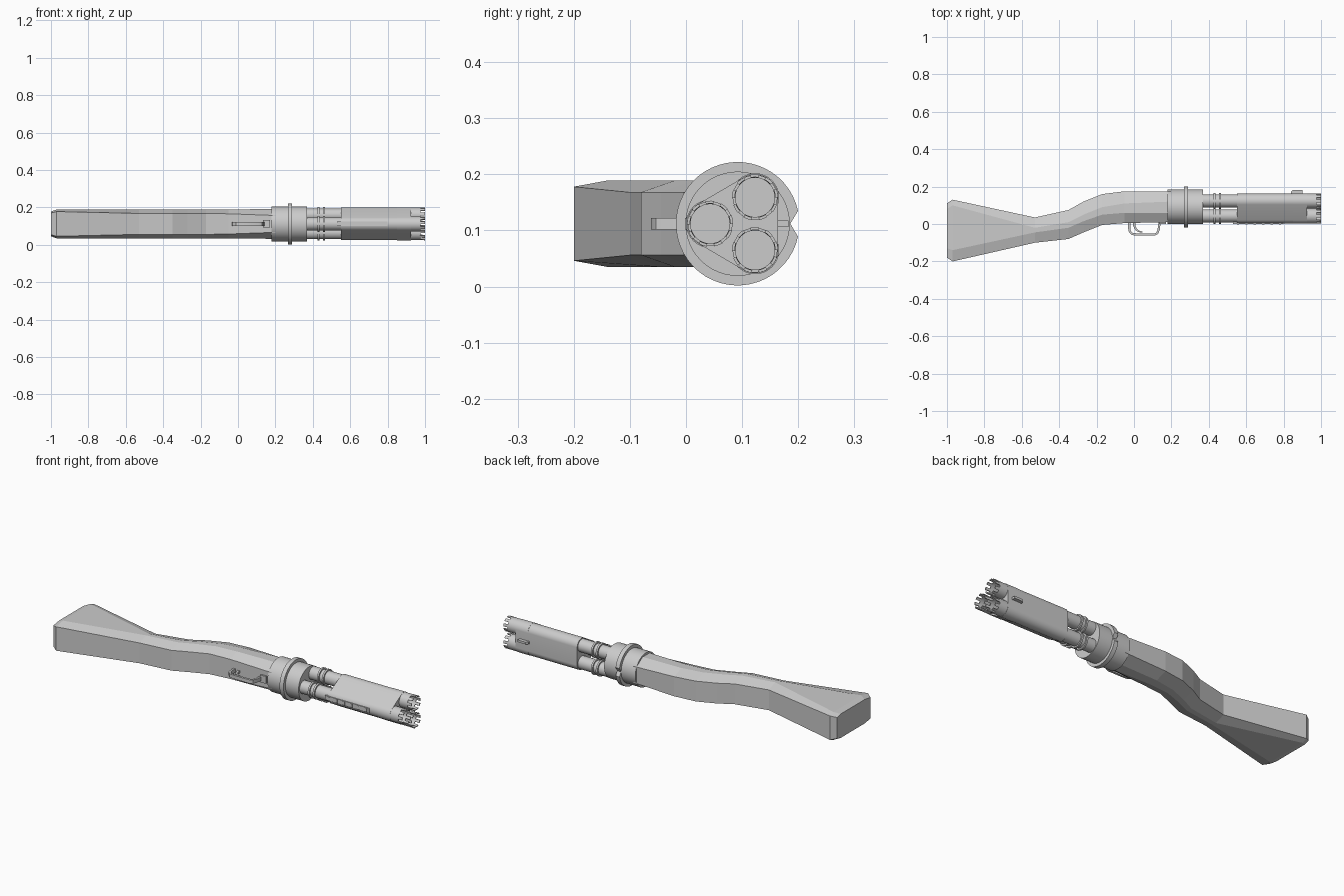
import bpy, bmesh, math

if "Cube" in bpy.data.objects:
    bpy.data.objects.remove(bpy.data.objects["Cube"])

CY, CZ = 0.092, 0.112                                   # bore axis of the collar
BARRELS = [(0.043, 0.112), (0.123, 0.159), (0.123, 0.065)]


def finish(name, bm, smooth=True):
    bmesh.ops.recalc_face_normals(bm, faces=bm.faces)
    me = bpy.data.meshes.new(name)
    bm.to_mesh(me)
    bm.free()
    ob = bpy.data.objects.new(name, me)
    bpy.context.collection.objects.link(ob)
    if smooth:
        bpy.ops.object.select_all(action='DESELECT')
        ob.select_set(True)
        bpy.context.view_layer.objects.active = ob
        bpy.ops.object.shade_smooth_by_angle(angle=math.radians(30))
    return ob


def loft(bm, rings, caps=True, closed=False):
    """Skin a list of equal-length closed rings of 3D points."""
    vs = [[bm.verts.new(p) for p in r] for r in rings]
    pairs = list(zip(vs, vs[1:])) + ([(vs[-1], vs[0])] if closed else [])
    n = len(vs[0])
    for a, b in pairs:
        for i in range(n):
            j = (i + 1) % n
            bm.faces.new((a[i], a[j], b[j], b[i]))
    if caps and not closed:
        bm.faces.new(vs[0])
        bm.faces.new(vs[-1])


def circle(x, r, y=CY, z=CZ, n=32):
    return [(x, y + r * math.cos(2 * math.pi * i / n), z + r * math.sin(2 * math.pi * i / n))
            for i in range(n)]


def hull(x, r, n=72):
    """Rounded triangle wrapped round the three barrels."""
    pts = []
    for i in range(n):
        a = 2 * math.pi * (i + 0.5) / n
        c, s = math.cos(a), math.sin(a)
        y, z = max(BARRELS, key=lambda b: b[0] * c + b[1] * s)
        pts.append((x, y + r * c, z + r * s))
    return pts


def box(bm, x0, x1, y0, y1, z0, z1):
    loft(bm, [[(x, y0, z0), (x, y1, z0), (x, y1, z1), (x, y0, z1)] for x in (x0, x1)])


# stock: x, low y, lower mid y, upper mid y, high y, mid half width, edge half width
STOCK = [
    (-1.00, -0.18, -0.13, 0.08, 0.11, 0.066, 0.058),
    (-0.97, -0.20, -0.14, 0.10, 0.13, 0.077, 0.066),
    (-0.53, -0.10, -0.045, -0.02, 0.035, 0.077, 0.056),
    (-0.35, -0.08, -0.02, 0.01, 0.075, 0.077, 0.056),
    (-0.27, -0.045, 0.015, 0.05, 0.12, 0.077, 0.056),
    (-0.17, -0.005, 0.05, 0.09, 0.16, 0.077, 0.056),
    (-0.05, 0.005, 0.06, 0.11, 0.175, 0.077, 0.054),
    (0.20, 0.010, 0.06, 0.12, 0.175, 0.080, 0.045)]
bm = bmesh.new()
loft(bm, [[(x, a, CZ - e), (x, b, CZ - m), (x, c, CZ - m), (x, d, CZ - e),
           (x, d, CZ + e), (x, c, CZ + m), (x, b, CZ + m), (x, a, CZ + e)]
          for x, a, b, c, d, m, e in STOCK])
finish("stock", bm, False)

# collar joining the stock and barrels
bm = bmesh.new()
loft(bm, [circle(0.18, 0.093, n=48), circle(0.37, 0.093, n=48)])
finish("collar", bm)

# flange with the V-shaped rear sight notch
bm = bmesh.new()
loft(bm, [[(x, 0.186, CZ)] + [(x, CY + 0.11 * math.cos(a), CZ + 0.11 * math.sin(a))
          for a in [0.21 + i * (2 * math.pi - 0.42) / 46 for i in range(47)]]
          for x in (0.266, 0.29)])
finish("sight_flange", bm)

# barrels with their bands and toothed muzzle crowns
for k, (y, z) in enumerate(BARRELS):
    bm = bmesh.new()
    loft(bm, [circle(0.32, 0.035, y, z), circle(0.90, 0.035, y, z)])
    finish(f"barrel_{k + 1}", bm)

    bm = bmesh.new()
    for x in (0.43, 0.46):
        loft(bm, [circle(x - 0.005, 0.043, y, z), circle(x + 0.005, 0.043, y, z)])
    finish(f"barrel_bands_{k + 1}", bm)

    bm = bmesh.new()
    loft(bm, [circle(0.91, 0.040, y, z), circle(0.975, 0.040, y, z),
              circle(0.975, 0.035, y, z), circle(0.91, 0.035, y, z)], closed=True)
    for t in range(9):
        rings = []
        for s in range(4):
            a = 2 * math.pi * (t + 0.55 * s / 3) / 9
            rings.append([(x, y + r * math.cos(a), z + r * math.sin(a))
                          for x, r in ((0.974, 0.035), (0.974, 0.040), (1.0, 0.041), (1.0, 0.036))])
        loft(bm, rings)
    finish(f"muzzle_crown_{k + 1}", bm)

# shroud round the barrels, and its front clamp
for name, x0, x1, r in (("shroud", 0.55, 0.855, 0.040), ("front_clamp", 0.85, 0.925, 0.0412)):
    bm = bmesh.new()
    loft(bm, [hull(x0, r), hull(x1, r)])
    finish(name, bm)

# front sight, with a sloped profile
bm = bmesh.new()
loft(bm, [[(0.84, 0.155, z), (0.90, 0.155, z), (0.90, 0.183, z), (0.85, 0.183, z), (0.84, 0.172, z)]
          for z in (CZ - 0.006, CZ + 0.006)])
finish("front_sight", bm, False)

# under rail with small ridges
bm = bmesh.new()
box(bm, 0.53, 0.80, 0.001, 0.02, CZ - 0.012, CZ + 0.012)
for i in range(6):
    x = 0.55 + i * 0.045
    box(bm, x, x + 0.012, -0.002, 0.01, CZ - 0.010, CZ + 0.010)
finish("under_rail", bm, False)


def strip(name, path, half_z):
    """Flat band following (x, y, thickness) points."""
    bm = bmesh.new()
    rings = []
    for i, (x, y, t) in enumerate(path):
        p, q = path[max(i - 1, 0)], path[min(i + 1, len(path) - 1)]
        dx, dy = q[0] - p[0], q[1] - p[1]
        l = math.hypot(dx, dy)
        nx, ny = -dy / l * t / 2, dx / l * t / 2
        rings.append([(x + nx, y + ny, CZ - half_z), (x + nx, y + ny, CZ + half_z),
                      (x - nx, y - ny, CZ + half_z), (x - nx, y - ny, CZ - half_z)])
    loft(bm, rings)
    finish(name, bm)


# trigger guard, trigger and guard plate
strip("trigger_guard", [(-0.026, 0.02, .012), (-0.026, -0.02, .012), (-0.022, -0.04, .012),
                        (-0.008, -0.054, .012), (0.02, -0.056, .012), (0.11, -0.056, .012),
                        (0.124, -0.05, .012), (0.132, -0.03, .012), (0.138, 0.02, .012)], 0.010)
strip("trigger", [(0.0, 0.02, .014), (0.002, -0.01, .012), (0.012, -0.03, .010),
                  (0.027, -0.040, .008), (0.046, -0.043, .005)], 0.006)
bm = bmesh.new()
box(bm, 0.135, 0.17, 0.0, 0.02, CZ - 0.02, CZ + 0.02)
finish("guard_plate", bm, False)
